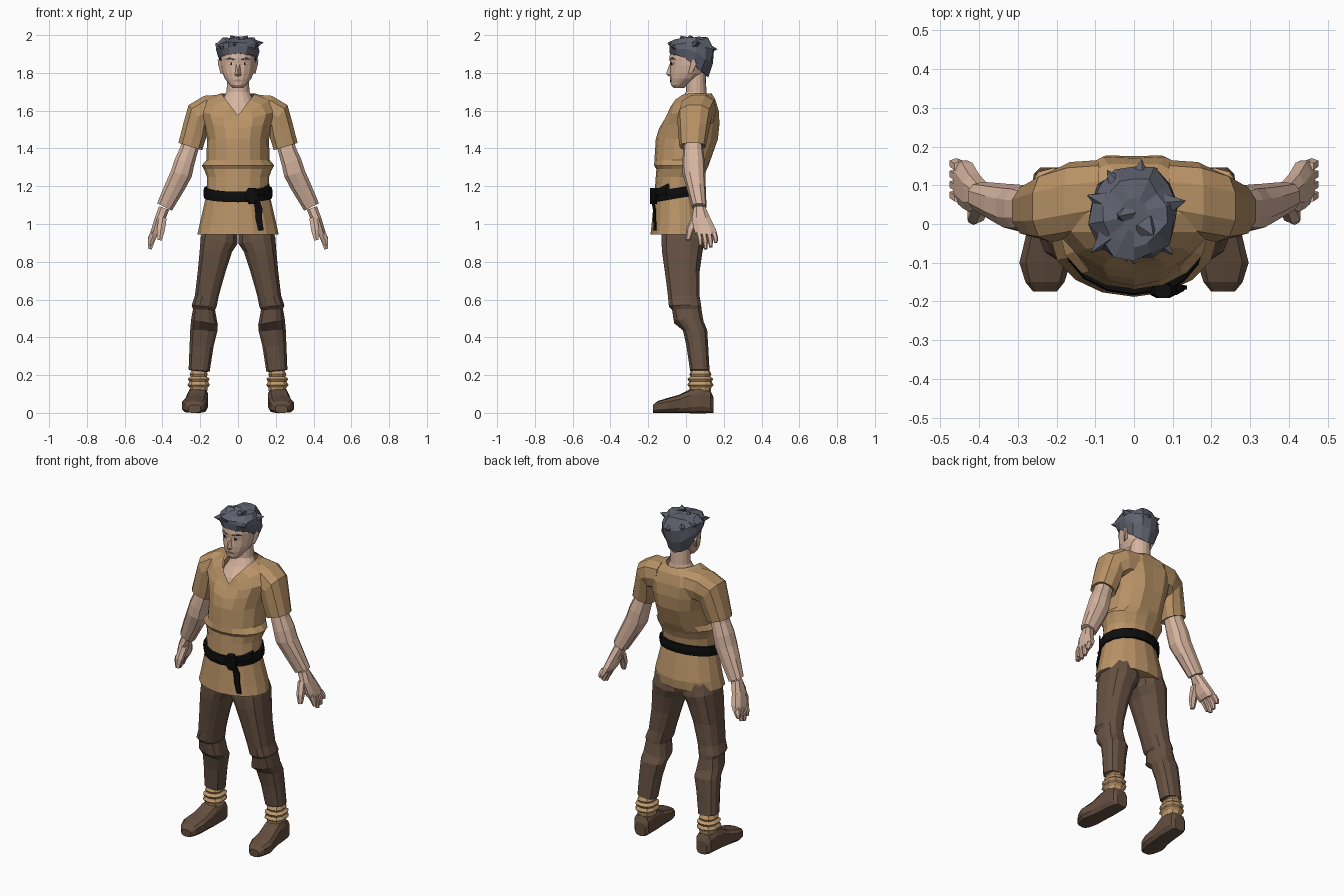
import bpy, bmesh, math, random
from mathutils import Vector

random.seed(4)


def material(name, rgb):
    m = bpy.data.materials.new(name)
    m.diffuse_color = (*rgb, 1)
    return m


SKIN = material("skin", (0.68, 0.46, 0.35))
TUNIC = material("tunic tan", (0.48, 0.29, 0.133))
TROUSER = material("trouser brown", (0.135, 0.084, 0.056))
SHOE = material("shoe brown", (0.125, 0.077, 0.05))
WRAP = material("wrap tan", (0.52, 0.32, 0.15))
BLACK = material("belt black", (0.004, 0.004, 0.004))
HAIR = material("hair grey", (0.115, 0.122, 0.158))
LIP = material("lip", (0.42, 0.24, 0.18))
WHITE = material("eye white", (0.7, 0.66, 0.62))


def finish(name, bm, mat):
    bmesh.ops.recalc_face_normals(bm, faces=bm.faces)
    mesh = bpy.data.meshes.new(name)
    bm.to_mesh(mesh)
    bm.free()
    mesh.materials.append(mat)
    ob = bpy.data.objects.new(name, mesh)
    bpy.context.collection.objects.link(ob)
    return ob


def loft(name, rings, mat, start=True, end=True, closed=False):
    """Skin a list of point rings with quads."""
    bm = bmesh.new()
    vs = [[bm.verts.new(p) for p in r] for r in rings]
    n = len(vs[0])
    pairs = list(zip(vs, vs[1:])) + ([(vs[-1], vs[0])] if closed else [])
    for a, b in pairs:
        for i in range(n):
            j = (i + 1) % n
            bm.faces.new((a[i], a[j], b[j], b[i]))
    if start and not closed:
        bm.faces.new(vs[0])
    if end and not closed:
        bm.faces.new(vs[-1])
    return finish(name, bm, mat)


def hull(name, pts, mat):
    bm = bmesh.new()
    for p in pts:
        bm.verts.new(p)
    bmesh.ops.convex_hull(bm, input=bm.verts)
    return finish(name, bm, mat)


def power(t, e):
    return math.copysign(abs(t) ** e, t)


def section(c, u, v, n=10, e=0.8):
    """Rounded cross-section around c spanned by half axes u and v."""
    out = []
    for i in range(n):
        a = 2 * math.pi * (i + 0.5) / n
        out.append(Vector(c) + Vector(u) * power(math.cos(a), e) + Vector(v) * power(math.sin(a), e))
    return out


def limb(name, rows, mat, s, n=10, e=0.8):
    """Rows: inner x, inner z, outer x, outer z, y centre, y half depth."""
    rings = []
    for xi, zi, xo, zo, yc, yh in rows:
        c = (s * (xi + xo) / 2, yc, (zi + zo) / 2)
        u = (s * (xo - xi) / 2, 0, (zo - zi) / 2)
        rings.append(section(c, u, (0, yh, 0), n, e))
    return loft(name, rings, mat)


def level(z, rx, yf, yb, zf=None, groove=0, n=16):
    """Horizontal oval; zf lowers the front into a V, groove dents the spine."""
    out = []
    for i in range(n):
        a = 2 * math.pi * i / n
        c, s = math.cos(a), math.sin(a)
        y = (yf + yb) / 2 - c * (yb - yf) / 2
        if i == n // 2:
            y -= groove
        w = 1 - abs(s) if c > 0 and zf is not None else 0
        out.append(Vector((rx * s, y, z + ((zf or z) - z) * w)))
    return out


# Tunic body with waist fold, chest and open V neck
loft("tunic", [
    level(0.945, 0.215, -0.188, 0.115), level(1.0, 0.203, -0.182, 0.12),
    level(1.1, 0.18, -0.172, 0.1), level(1.17, 0.165, -0.166, 0.085),
    level(1.25, 0.165, -0.16, 0.095), level(1.29, 0.18, -0.157, 0.11),
    level(1.31, 0.192, -0.169, 0.12), level(1.34, 0.166, -0.167, 0.14, groove=0.01),
    level(1.45, 0.165, -0.16, 0.182, groove=0.015),
    level(1.53, 0.185, -0.143, 0.19, 1.505, 0.015),
    level(1.60, 0.21, -0.122, 0.185, 1.535, 0.015),
    level(1.66, 0.175, -0.103, 0.165, 1.558, 0.01),
    level(1.692, 0.09, -0.09, 0.135, 1.575)], TUNIC, end=False)
# Chest and neck
loft("neck", [
    level(1.53, 0.12, -0.1, 0.12), level(1.60, 0.11, -0.068, 0.12),
    level(1.655, 0.082, -0.025, 0.115), level(1.70, 0.06, 0.0, 0.108),
    level(1.8, 0.058, 0.0, 0.105)], SKIN)

# Belt following the waist, lower at the front
belt = []
for grow, dz in ((-0.01, -0.028), (0.01, -0.028), (0.014, 0), (0.01, 0.028), (-0.01, 0.028)):
    ring = level(1.165, 0.17 + grow, -0.17 - grow, 0.092 + grow)
    for i, p in enumerate(ring):
        p.z += dz - 0.022 * math.cos(2 * math.pi * i / 16)
    belt.append(ring)
loft("belt", belt, BLACK, closed=True)
loft("belt_knot", [section((0.075, -0.172, z), (w, 0, 0), (0, 0.02, 0), 8)
                   for z, w in ((1.105, 0.018), (1.13, 0.035), (1.165, 0.038), (1.19, 0.022))], BLACK)
loft("belt_tail", [section(c, (w, 0, 0), (0, 0.008, 0), 6) for c, w in (
    ((0.095, -0.178, 1.14), 0.018), ((0.11, -0.168, 1.08), 0.022),
    ((0.11, -0.166, 1.03), 0.019), ((0.122, -0.164, 0.965), 0.016))], BLACK)
loft("belt_end", [section(c, (0, 0.009, 0), (0, 0, h), 6) for c, h in (
    ((0.09, -0.168, 1.165), 0.02), ((0.13, -0.14, 1.17), 0.022),
    ((0.168, -0.095, 1.185), 0.03))], BLACK)

for s, side in ((1, "left"), (-1, "right")):
    # Sleeve and bare arm
    limb(side + "_sleeve", [
        (0.09, 1.52, 0.09, 1.688, 0.075, 0.09), (0.15, 1.51, 0.18, 1.682, 0.062, 0.098),
        (0.162, 1.5, 0.264, 1.632, 0.045, 0.092), (0.168, 1.45, 0.29, 1.54, 0.04, 0.082),
        (0.187, 1.39, 0.318, 1.43, 0.035, 0.07), (0.205, 1.40, 0.302, 1.432, 0.035, 0.055)], TUNIC, s)
    limb(side + "_arm", [
        (0.2, 1.42, 0.295, 1.45, 0.038, 0.048), (0.214, 1.37, 0.308, 1.405, 0.038, 0.053),
        (0.23, 1.31, 0.336, 1.345, 0.04, 0.06), (0.243, 1.25, 0.358, 1.28, 0.042, 0.06),
        (0.275, 1.19, 0.387, 1.215, 0.052, 0.052), (0.348, 1.07, 0.43, 1.11, 0.07, 0.039)], SKIN, s)
    limb(side + "_palm", [
        (0.362, 1.075, 0.42, 1.095, 0.072, 0.033), (0.385, 1.02, 0.442, 1.035, 0.08, 0.052),
        (0.402, 0.965, 0.46, 0.975, 0.1, 0.062), (0.418, 0.94, 0.468, 0.947, 0.108, 0.06)], SKIN, s, 8)
    for i in range(4):
        y, drop = 0.067 + 0.027 * i, (0.02, 0, 0.01, 0.035)[i]
        limb(f"{side}_finger_{i + 1}", [
            (0.42, 0.95, 0.466, 0.958, y, 0.015), (0.44, 0.905 + drop / 2, 0.478, 0.912 + drop / 2, y + 0.008, 0.014),
            (0.456, 0.864 + drop, 0.477, 0.87 + drop, y + 0.01, 0.009)], SKIN, s, 6)
    limb(side + "_thumb", [
        (0.375, 1.03, 0.42, 1.045, 0.055, 0.028), (0.385, 0.965, 0.432, 0.972, 0.022, 0.022),
        (0.402, 0.912, 0.428, 0.917, 0.01, 0.012)], SKIN, s, 6)

    # Trouser leg with knee and gathered cuff
    limb(side + "_trouser_leg", [
        (0.0, 0.99, 0.18, 0.99, -0.02, 0.11), (0.0, 0.895, 0.2, 0.93, -0.015, 0.118),
        (0.03, 0.85, 0.205, 0.86, -0.02, 0.11), (0.066, 0.74, 0.215, 0.75, -0.02, 0.094),
        (0.1, 0.62, 0.23, 0.62, -0.012, 0.086), (0.112, 0.56, 0.247, 0.57, -0.005, 0.088),
        (0.12, 0.545, 0.24, 0.55, 0.004, 0.08), (0.105, 0.465, 0.25, 0.495, 0.015, 0.08),
        (0.107, 0.435, 0.255, 0.44, 0.048, 0.066), (0.128, 0.35, 0.258, 0.36, 0.06, 0.059),
        (0.148, 0.22, 0.263, 0.23, 0.073, 0.053), (0.17, 0.215, 0.24, 0.22, 0.073, 0.035)], TROUSER, s, 12)
    # Ankle wrap with rolls
    limb(side + "_ankle_wrap", [
        (0.208 - w, z, 0.208 + w, z, 0.076, w + 0.008) for z, w in (
            (0.225, 0.04), (0.205, 0.05), (0.193, 0.044), (0.18, 0.061), (0.165, 0.051),
            (0.148, 0.062), (0.135, 0.05), (0.11, 0.046))], WRAP, s)
    # Shoe, heel to toe
    loft(side + "_shoe", [
        section((s * cx, y, h / 2), (hw, 0, 0), (0, 0, h / 2 / 0.97), 10, 0.6) for y, cx, hw, h in (
            (0.146, 0.208, 0.035, 0.08), (0.13, 0.21, 0.05, 0.115), (0.075, 0.213, 0.056, 0.135),
            (0.025, 0.215, 0.058, 0.125), (-0.035, 0.222, 0.06, 0.095), (-0.1, 0.23, 0.068, 0.077),
            (-0.15, 0.23, 0.052, 0.062), (-0.174, 0.23, 0.032, 0.042))], SHOE)
    # Ear
    hull(side + "_ear", [(s * x, y, z) for x, y, z in (
        (0.08, 0.01, 1.80), (0.08, 0.01, 1.87), (0.108, 0.045, 1.872), (0.105, 0.055, 1.845),
        (0.092, 0.03, 1.795), (0.08, 0.055, 1.86), (0.08, 0.04, 1.81))], SKIN)

# Head
loft("head", [
    level(1.72, 0.028, -0.066, -0.01), level(1.737, 0.045, -0.08, 0.01),
    level(1.77, 0.07, -0.084, 0.07), level(1.80, 0.083, -0.085, 0.1),
    level(1.84, 0.092, -0.083, 0.12), level(1.88, 0.094, -0.088, 0.13),
    level(1.93, 0.09, -0.08, 0.13), level(1.965, 0.05, -0.04, 0.09)], SKIN)
hull("nose", [(0, -0.08, 1.862), (0.009, -0.08, 1.855), (-0.009, -0.08, 1.855), (0, -0.106, 1.797),
              (0.018, -0.08, 1.787), (-0.018, -0.08, 1.787), (0, -0.09, 1.78)], SKIN)


def face_plate(name, pts, mat, lift=0.0):
    """Thin plate following the curve of the face, from x, z points."""
    out = []
    for x, z in pts:
        y = 0.02 - 0.105 * math.sqrt(max(0, 1 - (x / 0.094) ** 2)) - lift
        out += [(x, y, z), (x, y + 0.007, z)]
    hull(name, out, mat)


for s, side in ((1, "left"), (-1, "right")):
    face_plate(side + "_eye", [(s * x, z) for x, z in (
        (0.02, 1.847), (0.034, 1.857), (0.052, 1.851), (0.036, 1.841))], WHITE)
    face_plate(side + "_iris", [(s * x, z) for x, z in (
        (0.031, 1.842), (0.031, 1.856), (0.041, 1.856), (0.041, 1.842))], BLACK, 0.002)
    face_plate(side + "_brow", [(s * x, z) for x, z in (
        (0.016, 1.868), (0.018, 1.875), (0.045, 1.884), (0.066, 1.872), (0.045, 1.876))], HAIR, 0.004)
face_plate("mouth", [(-0.028, 1.76), (0, 1.767), (0.028, 1.76), (0, 1.75)], LIP, 0.001)

# Hair: jagged cap, low at the nape, with pointed tufts
rows = ((0, 0.097, -0.086, 0.118), (0.4, 0.112, -0.092, 0.142), (0.75, 0.113, -0.093, 0.15),
        (1.0, 0.083, -0.065, 0.118), (1.06, 0.035, -0.02, 0.07))
cap = []
for k, (t, rx, yf, yb) in enumerate(rows):
    ring = level(0, rx, yf, yb, n=14)
    for i, p in enumerate(ring):
        c = math.cos(2 * math.pi * i / 14)
        low = 1.88 + (0.028 if c > 0 else 0.11) * c
        j = random.uniform(-0.09, 0.09) if k else 0
        p.x *= 1 + j
        p.y = 0.03 + (p.y - 0.03) * (1 + j)
        p.z = min(1.992, low + (1.98 - low) * t + random.uniform(-0.009, 0.009))
    cap.append(ring)
loft("hair", cap, HAIR)
for i, tip in enumerate(((0.135, 0.06, 1.962), (-0.122, 0.075, 1.955), (-0.112, -0.075, 1.945),
                         (0.1, -0.08, 1.94), (0.02, 0.168, 1.925), (-0.04, 0.02, 2.0), (0.05, -0.03, 1.998),
                         (-0.02, -0.1, 1.955), (0.06, 0.145, 1.91), (-0.07, 0.14, 1.945))):
    tip = Vector(tip)
    core = Vector((0, 0.03, 1.93))
    d = (tip - core).normalized()
    base = core.lerp(tip, 0.6)
    u = d.orthogonal().normalized()
    v = d.cross(u)
    hull(f"hair_tuft_{i + 1}", [tip] + section(base, u * 0.036, v * 0.03, 5, 1), HAIR)
